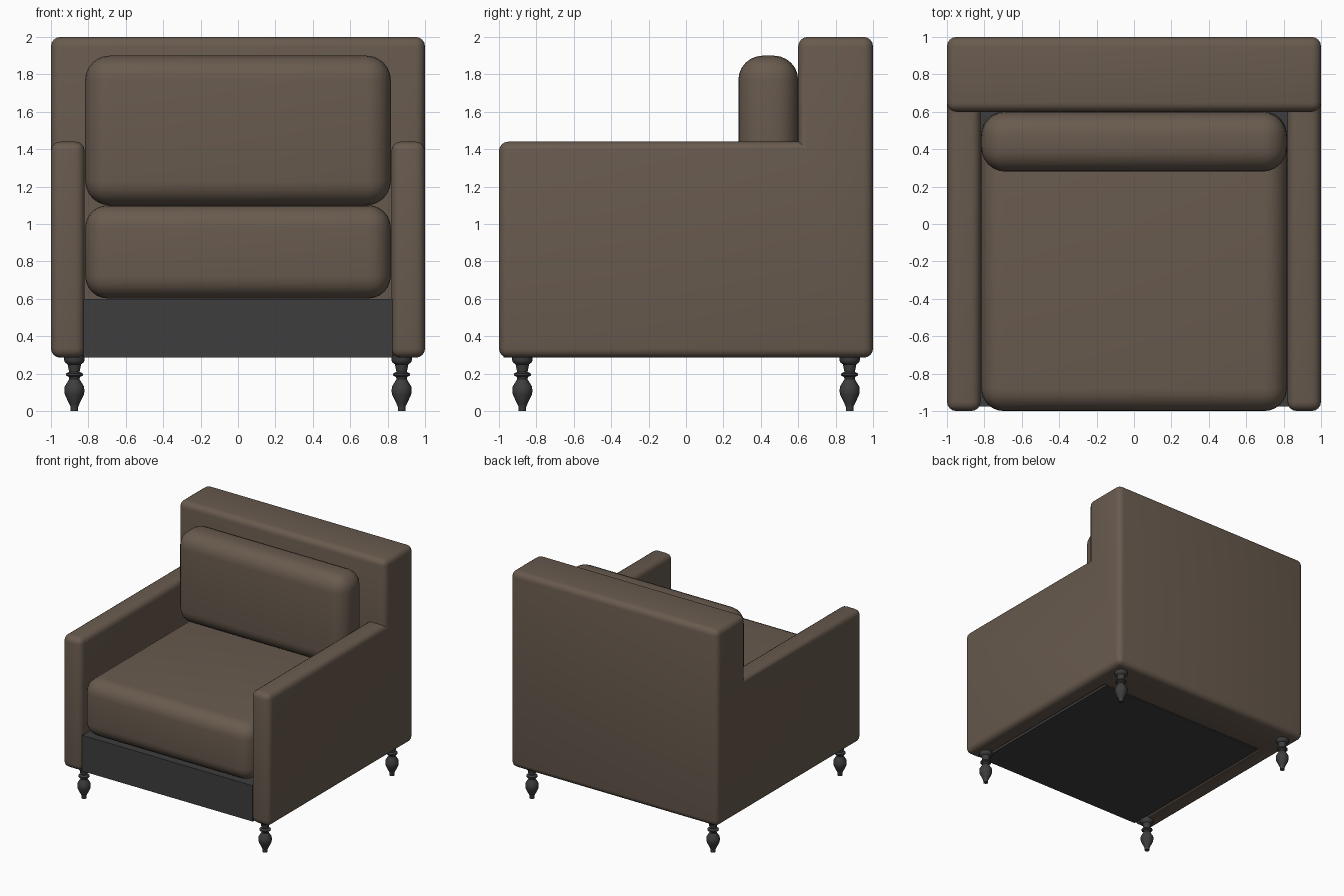
import bpy, bmesh, math
from itertools import product
from mathutils import Vector

cube = bpy.data.objects.get("Cube")
if cube:
    bpy.data.objects.remove(cube, do_unlink=True)


def material(name, rgb):
    mat = bpy.data.materials.new(name)
    mat.use_nodes = True
    mat.diffuse_color = (*rgb, 1)
    mat.node_tree.nodes["Principled BSDF"].inputs["Base Color"].default_value = (*rgb, 1)
    return mat


FABRIC = material("brown fabric", (0.14, 0.104, 0.077))
DARK = material("charcoal", (0.047, 0.047, 0.048))


def finish(bm, name, mat, smooth=True):
    mesh = bpy.data.meshes.new(name)
    bm.to_mesh(mesh)
    bm.free()
    mesh.materials.append(mat)
    obj = bpy.data.objects.new(name, mesh)
    bpy.context.collection.objects.link(obj)
    if smooth:
        bpy.ops.object.select_all(action="DESELECT")
        obj.select_set(True)
        bpy.context.view_layer.objects.active = obj
        bpy.ops.object.shade_smooth_by_angle(angle=math.radians(35))
    return obj


def round_edges(bm, radius, segments):
    bmesh.ops.recalc_face_normals(bm, faces=bm.faces)
    edges = [e for e in bm.edges if e.is_convex and e.calc_face_angle(0) > 0.5]
    bmesh.ops.bevel(bm, geom=edges, offset=radius, segments=segments,
                    profile=0.5, affect="EDGES", clamp_overlap=True)


def box(name, low, high, mat, radius=0, segments=6):
    bm = bmesh.new()
    bmesh.ops.create_cube(bm, size=1)
    low, high = Vector(low), Vector(high)
    for v in bm.verts:
        v.co = (low + high) / 2 + v.co * (high - low)
    if radius:
        round_edges(bm, radius, segments)
    return finish(bm, name, mat, radius > 0)


# Upholstered shell: arms and tall back as one continuous solid
ARM, BACK, BOTTOM, ARM_TOP = 0.82, 0.6, 0.285, 1.44
cuts = [(-1, -ARM, ARM, 1), (-1, BACK, 1), (BOTTOM, ARM_TOP, 2)]


def filled(i, j, k):
    inside = 0 <= i < 3 and 0 <= j < 2 and 0 <= k < 2
    return inside and (j == 1 or (i != 1 and k == 0))


bm = bmesh.new()
for cell in product(range(3), range(2), range(2)):
    if not filled(*cell):
        continue
    for axis, side in product(range(3), (0, 1)):
        beside = list(cell)
        beside[axis] += 2 * side - 1
        if filled(*beside):
            continue
        u, w = [a for a in range(3) if a != axis]
        corners = []
        for du, dw in ((0, 0), (1, 0), (1, 1), (0, 1)):
            step = [0, 0, 0]
            step[axis], step[u], step[w] = side, du, dw
            corners.append(bm.verts.new([cuts[a][cell[a] + step[a]] for a in range(3)]))
        bm.faces.new(corners)
bmesh.ops.remove_doubles(bm, verts=bm.verts, dist=0.001)
bmesh.ops.recalc_face_normals(bm, faces=bm.faces)
bmesh.ops.dissolve_limit(bm, angle_limit=0.02, verts=bm.verts, edges=bm.edges)
round_edges(bm, 0.05, 4)
finish(bm, "arms_and_back", FABRIC)

# Seat base and cushions
box("seat_base", (-0.825, -0.975, 0.287), (0.825, 0.62, 0.6), DARK)
box("seat_cushion", (-0.817, -1, 0.602), (0.817, 0.6, 1.1), FABRIC, 0.12)
box("back_cushion", (-0.817, 0.28, 1.1), (0.817, 0.6, 1.9), FABRIC, 0.13)

# Turned legs
PROFILE = [(0, 0), (0.02, 0), (0.021, 0.025), (0.028, 0.04), (0.05, 0.085),
           (0.054, 0.105), (0.052, 0.13), (0.028, 0.17), (0.03, 0.182),
           (0.045, 0.19), (0.045, 0.2), (0.028, 0.21), (0.036, 0.25),
           (0.05, 0.26), (0.054, 0.27), (0.054, 0.3), (0, 0.3)]
for (side, x), (end, y) in product((("left", 0.875), ("right", -0.875)),
                                   (("front", -0.875), ("back", 0.875))):
    bm = bmesh.new()
    points = [bm.verts.new((x + r, y, z)) for r, z in PROFILE]
    line = [bm.edges.new(pair) for pair in zip(points, points[1:])]
    bmesh.ops.spin(bm, geom=points + line, cent=(x, y, 0), axis=(0, 0, 1),
                   angle=math.tau, steps=16)
    bmesh.ops.remove_doubles(bm, verts=bm.verts, dist=0.0005)
    bmesh.ops.recalc_face_normals(bm, faces=bm.faces)
    finish(bm, f"{end}_{side}_leg", DARK)
